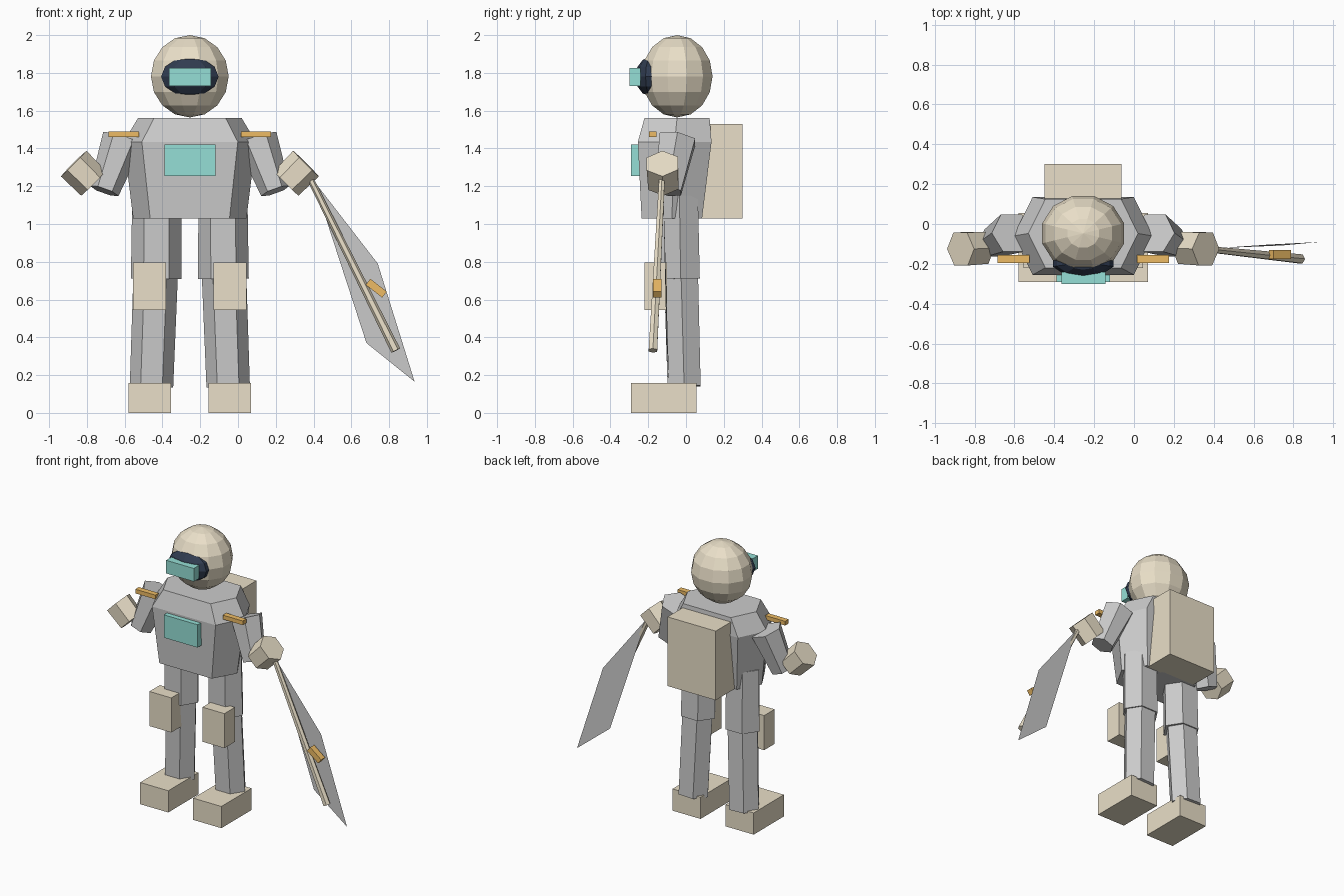
import bpy, bmesh, math
from mathutils import Vector, Matrix

if "Cube" in bpy.data.objects:
    bpy.data.objects.remove(bpy.data.objects["Cube"])

CX = -0.255  # body centre line


def material(name, rgb):
    m = bpy.data.materials.new(name)
    m.diffuse_color = (*rgb, 1)
    m.use_nodes = True
    m.node_tree.nodes["Principled BSDF"].inputs["Base Color"].default_value = m.diffuse_color
    return m


TAN = material("tan", (0.82, 0.74, 0.58))
TEAL = material("teal", (0.30, 0.74, 0.67))
DARK = material("dark_glass", (0.03, 0.045, 0.08))
ORANGE = material("orange", (0.85, 0.50, 0.13))


def finish(name, bm, mat=None):
    bmesh.ops.recalc_face_normals(bm, faces=bm.faces[:])
    me = bpy.data.meshes.new(name)
    bm.to_mesh(me)
    bm.free()
    if mat:
        me.materials.append(mat)
    ob = bpy.data.objects.new(name, me)
    bpy.context.collection.objects.link(ob)
    return ob


def box(name, x, y, z, mat=None, tilt=0):
    """Box from (min, max) ranges, tilted about y."""
    bm = bmesh.new()
    mid = Vector([(a + b) / 2 for a, b in (x, y, z)])
    size = [b - a for a, b in (x, y, z)]
    bmesh.ops.create_cube(bm, size=1, matrix=Matrix.Translation(mid)
                          @ Matrix.Rotation(tilt, 4, 'Y') @ Matrix.Diagonal((*size, 1)))
    return finish(name, bm, mat)


def loft(name, rings, mat=None):
    """Capped skin over rings with equal point counts."""
    bm = bmesh.new()
    vs = [[bm.verts.new(p) for p in r] for r in rings]
    n = len(vs[0])
    for a, b in zip(vs, vs[1:]):
        for i in range(n):
            bm.faces.new((a[i], a[(i + 1) % n], b[(i + 1) % n], b[i]))
    bm.faces.new(vs[0])
    bm.faces.new(vs[-1])
    return finish(name, bm, mat)


def limb(name, p, q, r1, r2, mat=None, squash=1.0):
    """Six-sided tapered prism from p to q."""
    p, q = Vector(p), Vector(q)
    axis = (q - p).normalized()
    u = Vector((0, 1, 0)).cross(axis).normalized()
    v = axis.cross(u) * squash
    ring = lambda c, r: [c + r * (math.cos(k * math.pi / 3) * u + math.sin(k * math.pi / 3) * v)
                         for k in range(6)]
    return loft(name, [ring(p, r1), ring(q, r2)], mat)


def ball(name, centre, radii, seg, rings, mat, turn=0):
    bm = bmesh.new()
    bmesh.ops.create_uvsphere(bm, u_segments=seg, v_segments=rings, radius=1,
                              matrix=Matrix.Translation(centre) @ Matrix.Diagonal((*radii, 1))
                              @ Matrix.Rotation(turn, 4, 'Z'))
    return finish(name, bm, mat)


# Helmet with visor and lamp panel
ball("helmet", (CX, -0.047, 1.782), (0.213, 0.194, 0.218), 12, 8, TAN, math.radians(15))
ball("visor", (CX, -0.19, 1.78), (0.16, 0.078, 0.103), 10, 6, DARK)
box("visor_panel", (-0.365, -0.143), (-0.30, -0.24), (1.73, 1.825), TEAL)

# Torso: six-sided sections (z, front half width, side half width, front y, back y)
sections = [(1.03, 0.21, 0.30, -0.235, 0.085),
            (1.435, 0.254, 0.35, -0.255, 0.135),
            (1.56, 0.19, 0.275, -0.22, 0.125)]
loft("torso", [[(CX - a, f, z), (CX + a, f, z), (CX + b, (f + k) / 2, z),
                (CX + a, k, z), (CX - a, k, z), (CX - b, (f + k) / 2, z)]
               for z, a, b, f, k in sections])
box("chest_panel", (-0.39, -0.12), (-0.29, -0.22), (1.255, 1.42), TEAL)
box("backpack", (-0.448, -0.062), (0.07, 0.30), (1.03, 1.53), TAN)

# Paired limbs, armour and boots
for s, side in ((-1, "left"), (1, "right")):
    X = lambda d: CX + s * d
    span = lambda a, b: tuple(sorted((X(a), X(b))))
    limb(side + "_arm", (X(0.355), -0.045, 1.45), (X(0.453), -0.095, 1.175), 0.11, 0.08)
    limb(side + "_glove", (X(0.51), -0.12, 1.215), (X(0.615), -0.125, 1.32), 0.092, 0.096, TAN)
    box(side + "_shoulder_strip", span(0.27, 0.43), (-0.195, -0.155), (1.46, 1.49), ORANGE)
    limb(side + "_thigh", (X(0.175), -0.035, 1.15), (X(0.178), -0.028, 0.71), 0.13, 0.134, None, 0.87)
    limb(side + "_shin", (X(0.18), -0.027, 0.76), (X(0.203), -0.01, 0.14), 0.118, 0.115, None, 0.88)
    box(side + "_knee_pad", span(0.125, 0.30), (-0.22, -0.10), (0.545, 0.795), TAN)
    box(side + "_boot", span(0.10, 0.325), (-0.29, 0.055), (0, 0.157), TAN)

# Hand-held tool: pole, orange clip and thin flat blade
limb("tool_pole", (0.36, -0.125, 1.285), (0.835, -0.175, 0.33), 0.017, 0.026, TAN)
box("tool_clip", (0.677, 0.787), (-0.175, -0.13), (0.64, 0.68), ORANGE, math.radians(38))
bm = bmesh.new()
bm.faces.new([bm.verts.new(p) for p in ((0.40, -0.122, 1.23), (0.74, -0.108, 0.79),
                                        (0.935, -0.09, 0.165), (0.68, -0.103, 0.37))])
finish("tool_blade", bm)
